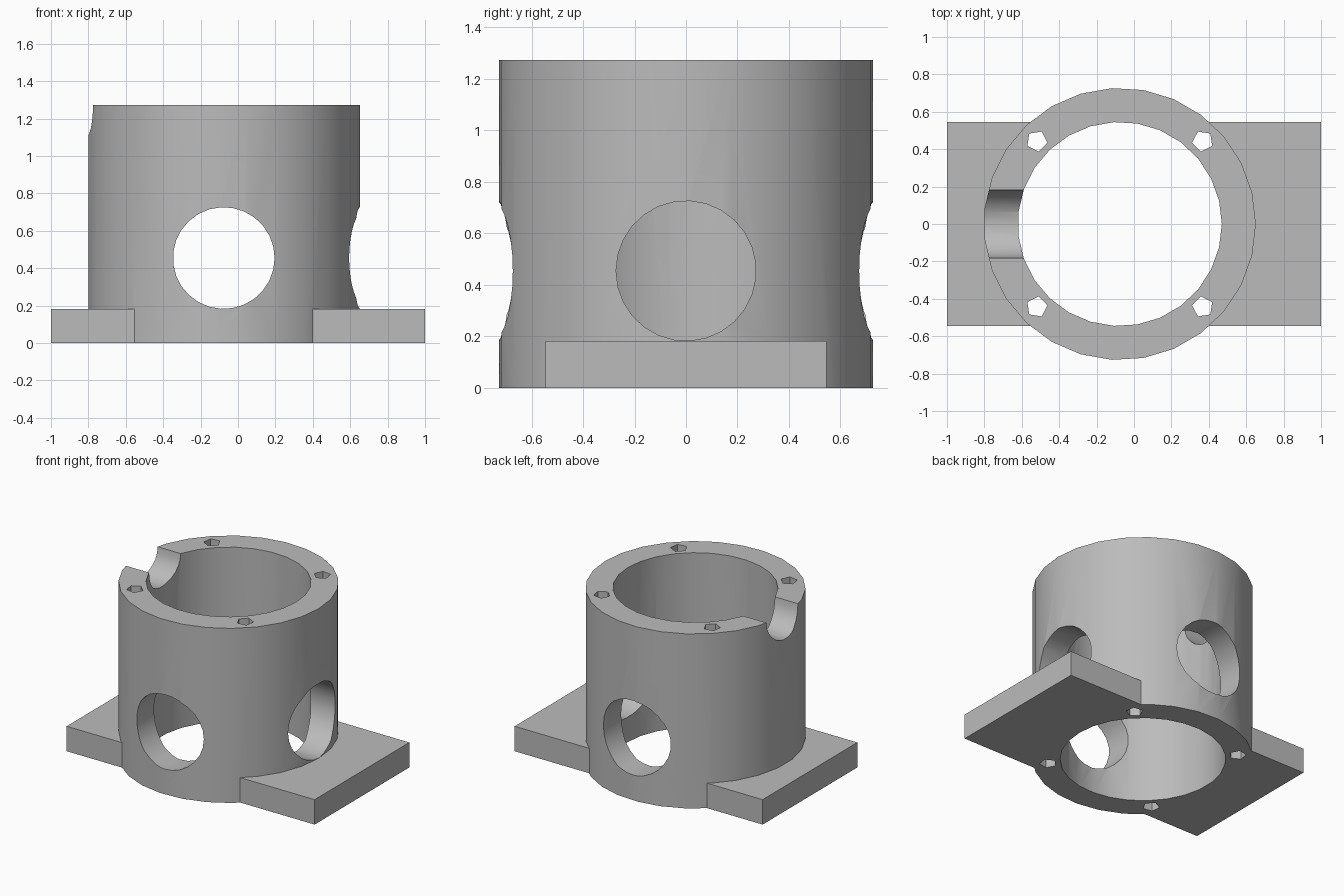
import bpy
import math
from mathutils import Matrix, Vector

if "Cube" in bpy.data.objects:
    bpy.data.objects.remove(bpy.data.objects["Cube"], do_unlink=True)

U = 2 / 11            # one design unit: the base plate is 11 units long
CX = -0.076           # tube axis
SIDES = 27
HEIGHT = 7 * U

grey = bpy.data.materials.new("plain grey")
grey.use_nodes = True
color = (0.5, 0.5, 0.5, 1)
grey.diffuse_color = color
grey.node_tree.nodes["Principled BSDF"].inputs["Base Color"].default_value = color


def prism(name, radius, start, end, sides=SIDES, turn=0.0):
    """Straight prism from start to end; a corner points along turn."""
    start, end = Vector(start), Vector(end)
    axis = (end - start).normalized()
    side = Vector((1, 0, 0)) if abs(axis.z) > 0.5 else axis.cross(Vector((0, 0, 1)))
    up = axis.cross(side)
    ring = []
    for i in range(sides):
        a = turn + math.tau * i / sides
        ring.append(radius * (math.cos(a) * side + math.sin(a) * up))
    verts = [start + p for p in ring] + [end + p for p in ring]
    faces = [(i, (i + 1) % sides, sides + (i + 1) % sides, sides + i) for i in range(sides)]
    faces += [tuple(reversed(range(sides))), tuple(range(sides, 2 * sides))]
    mesh = bpy.data.meshes.new(name)
    mesh.from_pydata(verts, [], faces)
    mesh.materials.append(grey)
    obj = bpy.data.objects.new(name, mesh)
    bpy.context.collection.objects.link(obj)
    return obj


def combine(target, tool, operation):
    mod = target.modifiers.new(operation.lower(), 'BOOLEAN')
    mod.operation, mod.solver, mod.object = operation, 'EXACT', tool
    bpy.context.view_layer.objects.active = target
    bpy.ops.object.modifier_apply(modifier=mod.name)
    bpy.data.objects.remove(tool, do_unlink=True)


# Tube body
body = prism("tube_housing", 4 * U, (CX, 0, 0), (CX, 0, HEIGHT))

# Rectangular mounting plate
bpy.ops.mesh.primitive_cube_add(size=1, location=(0, 0, U / 2))
plate = bpy.context.object
plate.data.transform(Matrix.Diagonal((2, 6 * U, U, 1)))
plate.data.materials.append(grey)
combine(body, plate, 'UNION')

# Central bore
combine(body, prism("bore", 3 * U, (CX, 0, -1), (CX, 0, 2)), 'DIFFERENCE')

# Round windows: front to back, and on the left side
z = 2.5 * U
combine(body, prism("cross_window", 1.5 * U - 0.001, (CX, -1, z), (CX, 1, z)), 'DIFFERENCE')
combine(body, prism("side_window", 1.5 * U - 0.001, (CX, 0, z), (1.2, 0, z)), 'DIFFERENCE')

# Half-round notch in the rim on the right side
combine(body, prism("rim_notch", U, (CX, 0, HEIGHT), (-1.2, 0, HEIGHT), 26), 'DIFFERENCE')

# Four five-sided bolt holes through the wall
for k in range(4):
    a = math.radians(45 + 90 * k)
    x, y = CX + 0.627 * math.cos(a), 0.627 * math.sin(a)
    combine(body, prism("bolt_hole", 0.057, (x, y, -1), (x, y, 2), 5, a), 'DIFFERENCE')

# Smooth walls with sharp rims
bpy.ops.object.select_all(action='DESELECT')
body.select_set(True)
bpy.context.view_layer.objects.active = body
bpy.ops.object.shade_smooth_by_angle(angle=math.radians(30))
